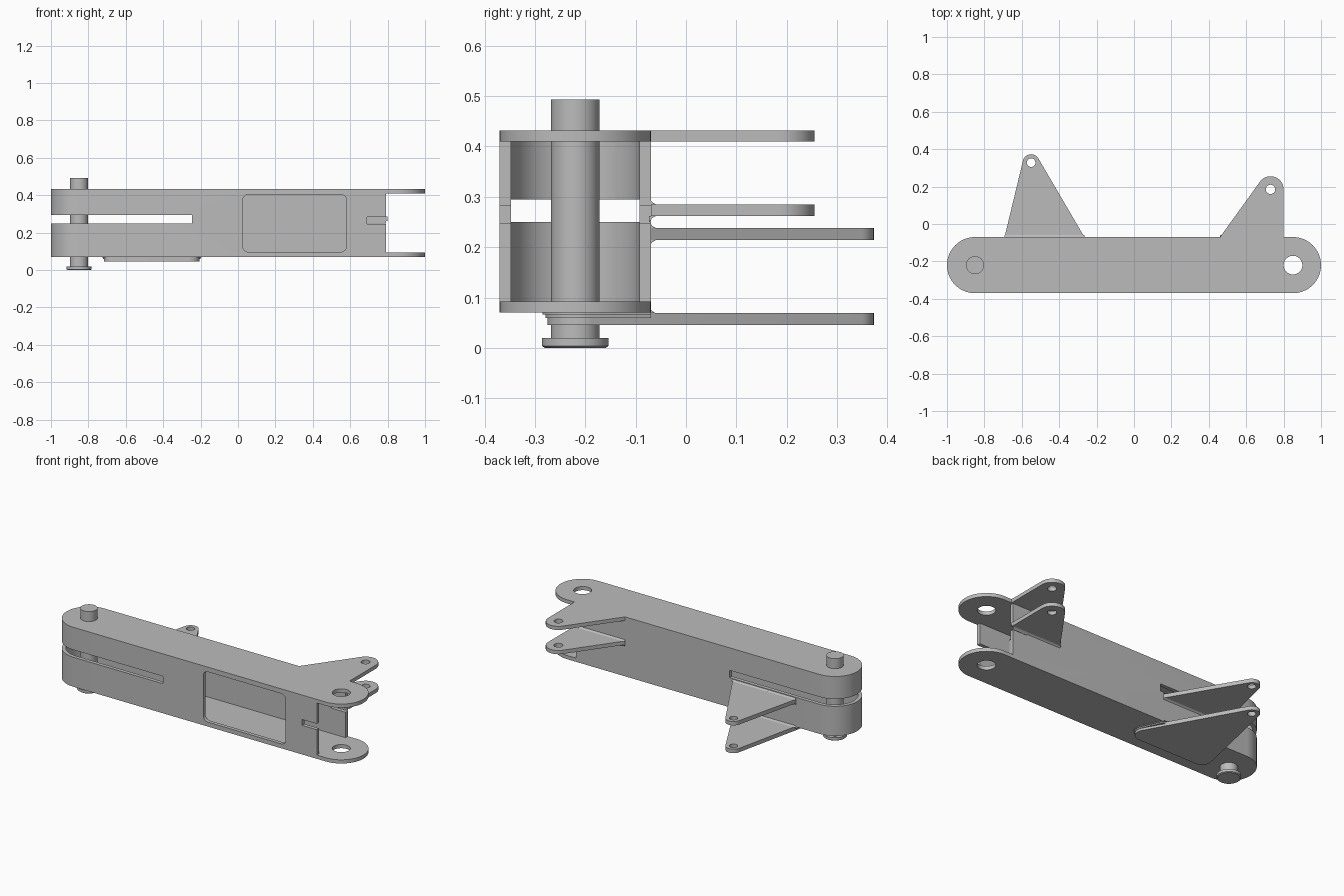
import bpy, bmesh, math
from mathutils import Vector

if "Cube" in bpy.data.objects:
    bpy.data.objects.remove(bpy.data.objects["Cube"])

GREY = (0.5, 0.5, 0.5, 1)
steel = bpy.data.materials.new("plain grey steel")
steel.use_nodes = True
steel.diffuse_color = GREY
steel.node_tree.nodes["Principled BSDF"].inputs["Base Color"].default_value = GREY

Y = -0.22            # centre line of the arm
BACK = -0.07         # outer face of the back wall
LOW, HIGH = 0.07, 0.432
WALL = 0.0225


def outline(circles, seg=64):
    """Convex outline wrapped around (x, y, radius) circles; radius 0 is a corner."""
    pts = set()
    for x, y, r in circles:
        for i in range(seg if r else 1):
            a = math.tau * i / seg
            pts.add((round(x + r * math.cos(a), 5), round(y + r * math.sin(a), 5)))
    pts = sorted(pts)

    def half(seq):
        h = []
        for p in seq:
            while len(h) > 1 and ((h[-1][0] - h[-2][0]) * (p[1] - h[-2][1])
                                  - (h[-1][1] - h[-2][1]) * (p[0] - h[-2][0])) <= 1e-9:
                h.pop()
            h.append(p)
        return h[:-1]
    return half(pts) + half(pts[::-1])


def add(name, bm):
    bmesh.ops.recalc_face_normals(bm, faces=bm.faces)
    mesh = bpy.data.meshes.new(name)
    bm.to_mesh(mesh)
    bm.free()
    mesh.materials.append(steel)
    ob = bpy.data.objects.new(name, mesh)
    bpy.context.collection.objects.link(ob)
    return ob


def prism(name, circles, z0, z1):
    bm = bmesh.new()
    face = bm.faces.new([bm.verts.new((x, y, z0)) for x, y in outline(circles)])
    top = bmesh.ops.extrude_face_region(bm, geom=[face])["geom"]
    bmesh.ops.translate(bm, vec=(0, 0, z1 - z0),
                        verts=[v for v in top if isinstance(v, bmesh.types.BMVert)])
    return add(name, bm)


def box(name, x0, x1, y0, y1, z0, z1):
    return prism(name, [(x, y, 0) for x in (x0, x1) for y in (y0, y1)], z0, z1)


def combine(target, other, operation="DIFFERENCE"):
    mod = target.modifiers.new("combine", "BOOLEAN")
    mod.operation, mod.object, mod.solver = operation, other, "EXACT"
    bpy.context.view_layer.update()
    graph = bpy.context.evaluated_depsgraph_get()
    mesh = bpy.data.meshes.new_from_object(target.evaluated_get(graph))
    target.modifiers.clear()
    target.data = mesh
    bpy.data.objects.remove(other)


def bead(name, x0, x1, z, size):
    """Triangular weld bead along the back wall; the sign of size sets its side."""
    bm = bmesh.new()
    ends = [[bm.verts.new((x, BACK + dy, z + dz)) for dy, dz in
             ((-0.003, 0), (0.01, 0), (0.003, size * 0.35), (-0.003, size))] for x in (x0, x1)]
    bm.faces.new(ends[0])
    bm.faces.new(ends[1])
    for i in range(4):
        j = (i + 1) % 4
        bm.faces.new((ends[0][i], ends[0][j], ends[1][j], ends[1][i]))
    return add(name, bm)


# Hollow arm with rounded ends, open at the fork end
arm = prism("arm_housing", [(-0.85, Y, 0.15), (0.85, Y, 0.15)], LOW, HIGH)
combine(arm, prism("cavity", [(-0.85, Y, 0.15 - WALL), (1.2, Y, 0.15 - WALL)],
                   LOW + WALL, HIGH - WALL))
combine(arm, box("fork_gap", 0.79, 1.2, -0.5, 0.1, LOW + WALL, HIGH - WALL))
combine(arm, box("long_slot", -1.1, -0.245, -0.5, 0.1, 0.25, 0.295))
combine(arm, box("short_slot", 0.69, 0.9, -0.5, 0.1, 0.247, 0.283))
combine(arm, prism("fork_hole", [(0.85, Y, 0.05)], 0, 0.6))

# Rounded window in the front wall
window = prism("window", [(x, z, 0.03) for x in (0.055, 0.55) for z in (0.127, 0.373)], 0.3, 0.4)
for v in window.data.vertices:
    v.co = Vector((v.co.x, -v.co.z, v.co.y))
combine(arm, window)

# Upper pair of ears: one in the top plate, one on the back wall
EAR = [(0.73, 0.185, 0.07), (0.46, BACK, 0), (0.8, BACK, 0)]
top_ear = prism("top_ear", EAR + [(0.46, BACK - 0.01, 0), (0.8, BACK - 0.01, 0)],
                HIGH - WALL, HIGH)
combine(top_ear, prism("hole", [(0.73, 0.185, 0.025)], 0, 0.6))
combine(arm, top_ear, "UNION")
middle_ear = prism("middle_ear", EAR, 0.262, 0.285)
combine(middle_ear, prism("hole", [(0.73, 0.185, 0.025)], 0, 0.6))
bead("middle_ear_weld_top", 0.46, 0.79, 0.285, 0.012)
bead("middle_ear_weld_bottom", 0.46, 0.79, 0.262, -0.012)

# Lower pair of ears: one on the back wall, one welded under the arm
TIP = (-0.55, 0.328, 0.045)
FOOT = [(-0.667, -0.225, 0.05), (-0.265, -0.215, 0.06)]
ROOT = [(-0.692, BACK, 0), (-0.265, BACK, 0)]
for name, base, z in (("lower_ear", ROOT, 0.214), ("bottom_ear", FOOT, 0.045)):
    ear = prism(name, [TIP] + base, z, z + 0.024)
    combine(ear, prism("hole", [(TIP[0], TIP[1], 0.023)], 0, 0.6))
bead("lower_ear_weld_top", -0.692, -0.265, 0.238, 0.012)
bead("lower_ear_weld_bottom", -0.692, -0.265, 0.214, -0.012)
bead("bottom_ear_weld", -0.692, -0.265, 0.069, 0.011)

# Stepped weld skirt around the plate below the arm
for name, grow, z in (("weld_skirt_inner", 0.004, 0.059), ("weld_skirt_outer", 0.01, 0.066)):
    prism(name, [(x, y, r + grow) for x, y, r in FOOT]
          + [(-0.692 - grow, BACK, 0), (-0.265 + grow, BACK, 0)], z, LOW + 0.001)

# Pivot pin with a chamfered head, turned from a profile
bm = bmesh.new()
profile = [(0, 0), (0.061, 0), (0.066, 0.004), (0.066, 0.02),
           (0.048, 0.02), (0.048, 0.493), (0, 0.493)]
verts = [bm.verts.new((r - 0.85, Y, z)) for r, z in profile]
edges = [bm.edges.new(pair) for pair in zip(verts, verts[1:])]
bmesh.ops.spin(bm, geom=verts + edges, cent=(-0.85, Y, 0), axis=(0, 0, 1),
               angle=math.tau, steps=64, use_duplicate=False)
bmesh.ops.remove_doubles(bm, verts=bm.verts, dist=0.0001)
pin = add("pivot_pin", bm)

# Smooth curved walls, crisp edges
for ob in bpy.context.collection.objects:
    if ob.type == "MESH" and steel.name in ob.data.materials:
        bpy.ops.object.select_all(action="DESELECT")
        ob.select_set(True)
        bpy.context.view_layer.objects.active = ob
        bpy.ops.object.shade_smooth_by_angle(angle=math.radians(30))
